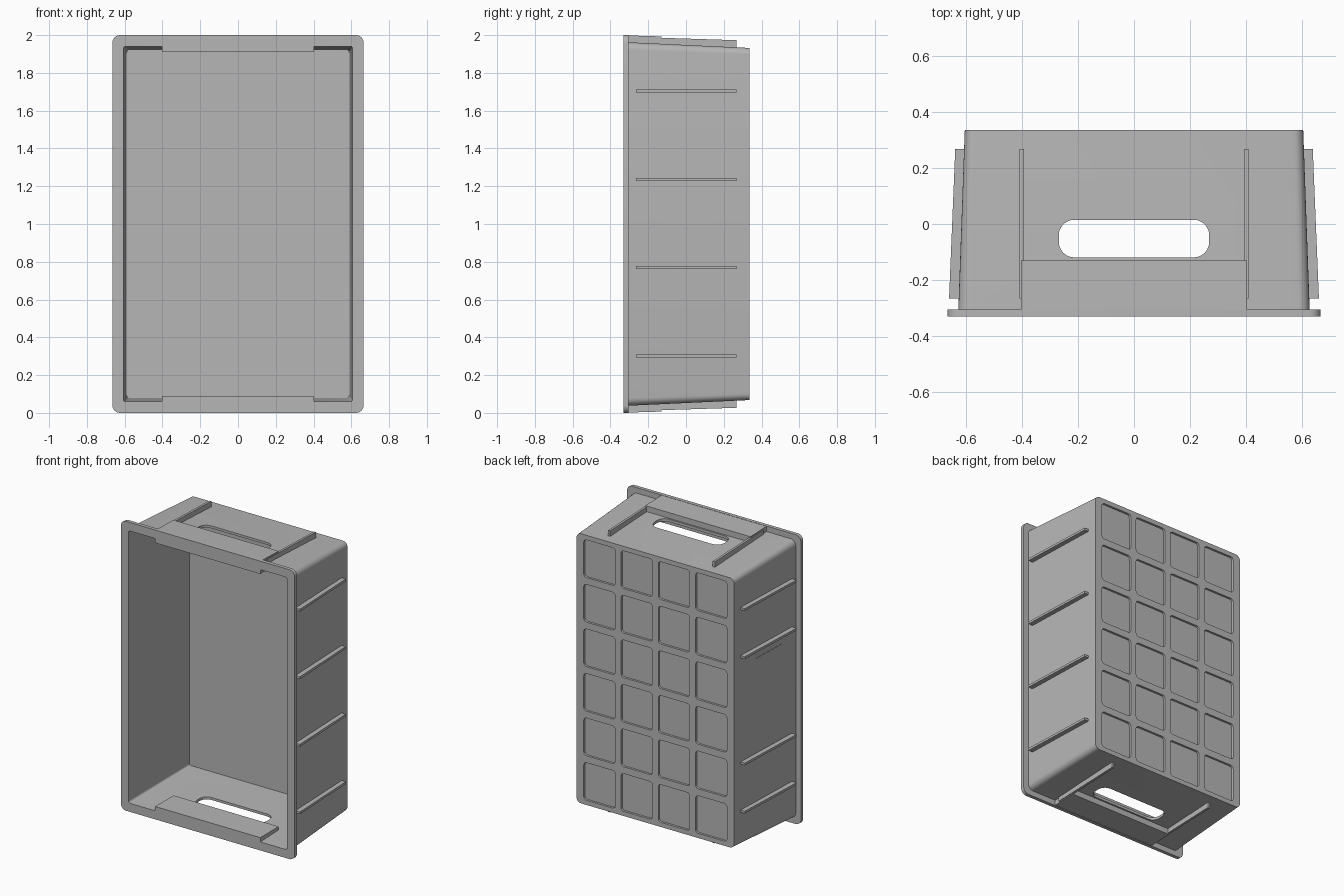
import bpy, bmesh, math

if "Cube" in bpy.data.objects:
    bpy.data.objects.remove(bpy.data.objects["Cube"])

grey = bpy.data.materials.new("grey plastic")
grey.diffuse_color = (0.47, 0.47, 0.47, 1)
grey.use_nodes = True
grey.node_tree.nodes["Principled BSDF"].inputs["Base Color"].default_value = grey.diffuse_color


def finish(bm, name):
    bmesh.ops.recalc_face_normals(bm, faces=bm.faces[:])
    mesh = bpy.data.meshes.new(name)
    bm.to_mesh(mesh)
    bm.free()
    mesh.materials.append(grey)
    ob = bpy.data.objects.new(name, mesh)
    bpy.context.collection.objects.link(ob)
    return ob


def round_rect(a, b, r, n=6):
    """Outline points of a rounded rectangle with half sizes a, b."""
    pts = []
    for k, (sx, sy) in enumerate(((1, 1), (-1, 1), (-1, -1), (1, -1))):
        for i in range(n + 1):
            t = (k + i / n) * math.pi / 2
            pts.append((sx * (a - r) + r * math.cos(t), sy * (b - r) + r * math.sin(t)))
    return pts


def loft(bm, loops):
    """Skin a list of closed 3D loops and cap both ends."""
    rings = [[bm.verts.new(p) for p in loop] for loop in loops]
    n = len(rings[0])
    for p, q in zip(rings, rings[1:]):
        for i in range(n):
            j = (i + 1) % n
            bm.faces.new((p[i], p[j], q[j], q[i]))
    bm.faces.new(rings[0])
    bm.faces.new(rings[-1])


def prism(name, loops):
    bm = bmesh.new()
    loft(bm, loops)
    return finish(bm, name)


# crate shell: (y, half width, half height, corner radius) from base, round the rim, to inner floor
sections = [(0.335, 0.603, 0.932, 0.035), (-0.305, 0.626, 0.962, 0.04),
            (-0.305, 0.665, 1.0, 0.04), (-0.33, 0.665, 1.0, 0.04),
            (-0.33, 0.607, 0.941, 0.015), (0.312, 0.589, 0.921, 0.012)]
shell = prism("crate_shell", [[(x, y, 1 + z) for x, z in round_rect(a, b, r)]
                              for y, a, b, r in sections])

# cutter: base pockets and the hand slot through both ends
bm = bmesh.new()
for i in range(4):
    for j in range(6):
        cx, cz = (i - 1.5) * 0.285, 1 + (j - 2.5) * 0.308
        loft(bm, [[(cx + x, y, cz + z) for x, z in round_rect(0.12, 0.13, 0.02, 3)]
                  for y in (0.320, 0.4)])
loft(bm, [[(x, y - 0.052, z) for x, y in round_rect(0.268, 0.067, 0.055)] for z in (-0.2, 2.2)])
cutter = finish(bm, "opening_cutter")
cutter.hide_render = True
cutter.hide_viewport = True
cutter.display_type = 'WIRE'
cut = shell.modifiers.new("openings", 'BOOLEAN')
cut.operation = 'DIFFERENCE'
cut.solver = 'EXACT'
cut.object = cutter

bpy.ops.object.select_all(action='DESELECT')
shell.select_set(True)
bpy.context.view_layer.objects.active = shell
bpy.ops.object.shade_smooth_by_angle(angle=math.radians(30))

for s, end in ((1, "top"), (-1, "bottom")):
    # thick hand grip beside each slot
    grip = [(-0.3305, 0.911), (-0.3305, 0.999), (-0.13, 0.993), (-0.13, 0.911)]
    prism(end + "_grip", [[(x, y, 1 + s * h) for y, h in grip] for x in (-0.402, 0.402)])
    # pair of tapered ribs on each end
    rib = [(-0.265, 0.95), (-0.265, 0.99), (0.268, 0.973), (0.268, 0.925)]
    for c in (-0.4, 0.4):
        prism(end + "_rib", [[(x, y, 1 + s * h) for y, h in rib] for x in (c - 0.008, c + 0.008)])

# tapered ribs on the long sides
rib = [(-0.265, 0.615), (-0.265, 0.659), (0.268, 0.637), (0.268, 0.597)]
for s, side, heights in ((1, "right", (0.302, 0.769, 1.236, 1.703)),
                         (-1, "left", (0.302, 0.635, 1.37, 1.703))):
    for c in heights:
        prism(side + "_rib", [[(s * w, y, z) for y, w in rib] for z in (c - 0.008, c + 0.008)])

# thin label plate on the left side, following the wall's slope
plate = [(y, 0.603 + (0.335 - y) * 0.036 + d) for y, d in
         ((-0.16, -0.004), (-0.16, 0.002), (0.11, 0.002), (0.11, -0.004))]
prism("label_plate", [[(-w, y, z) for y, w in plate] for z in (0.71, 1.3)])
